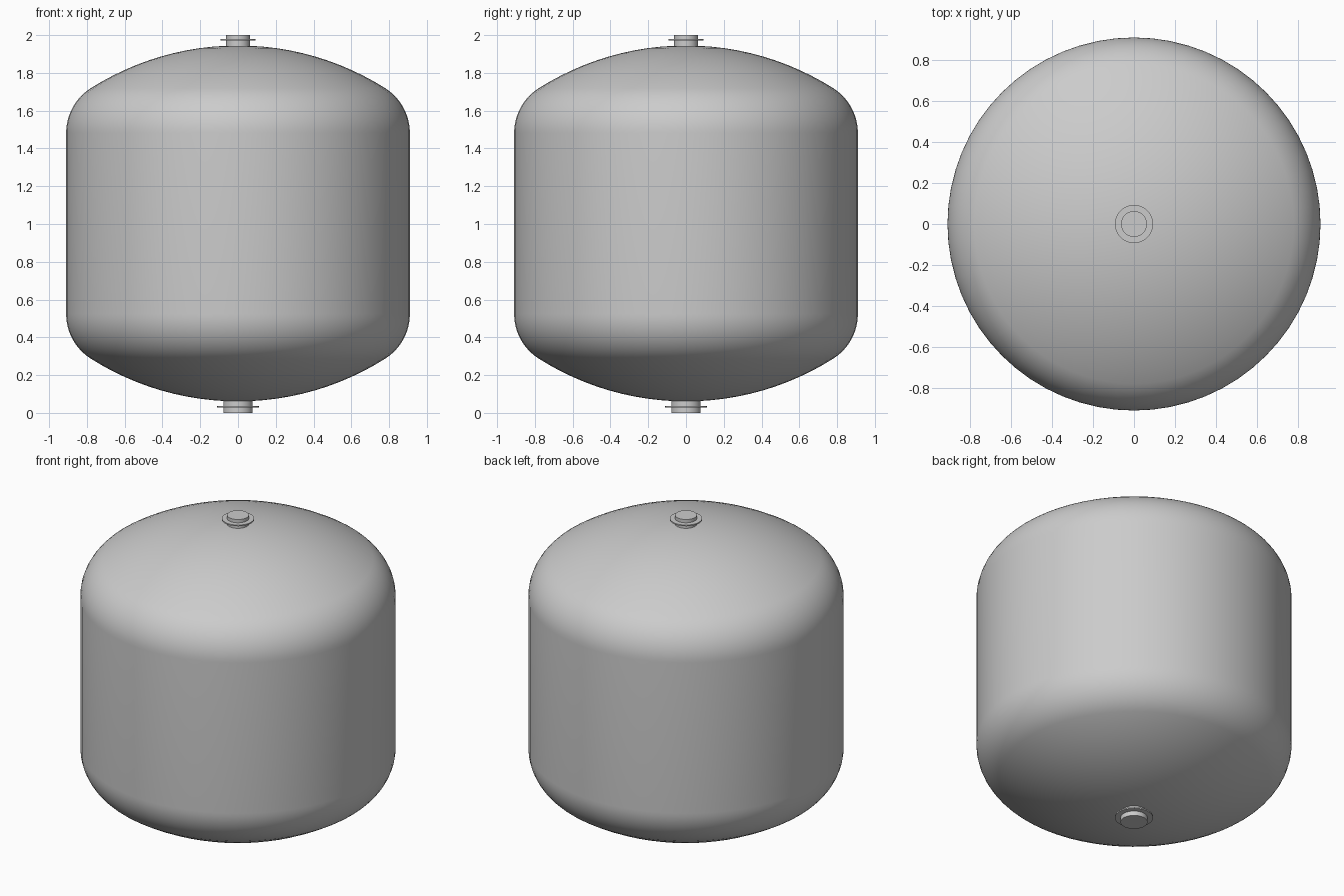
import bpy, bmesh, math

cube = bpy.data.objects.get("Cube")
if cube:
    bpy.data.objects.remove(cube, do_unlink=True)

steel = bpy.data.materials.new("grey steel")
steel.use_nodes = True
colour = (0.6, 0.6, 0.6, 1)
steel.diffuse_color = colour
steel.node_tree.nodes["Principled BSDF"].inputs["Base Color"].default_value = colour


def lathe(name, profile, segments):
    """Spin a closed (radius, height) profile around z."""
    bm = bmesh.new()
    verts = [bm.verts.new((r, 0, z)) for r, z in profile]
    edges = [bm.edges.new(pair) for pair in zip(verts, verts[1:])]
    bmesh.ops.spin(bm, geom=verts + edges, cent=(0, 0, 0), axis=(0, 0, 1),
                   angle=math.tau, steps=segments, use_duplicate=False)
    bmesh.ops.remove_doubles(bm, verts=bm.verts, dist=1e-5)
    bmesh.ops.recalc_face_normals(bm, faces=bm.faces)
    mesh = bpy.data.meshes.new(name)
    bm.to_mesh(mesh)
    bm.free()
    mesh.materials.append(steel)
    obj = bpy.data.objects.new(name, mesh)
    bpy.context.collection.objects.link(obj)
    bpy.ops.object.select_all(action='DESELECT')
    obj.select_set(True)
    bpy.context.view_layer.objects.active = obj
    bpy.ops.object.shade_smooth_by_angle(angle=math.radians(35))
    return obj


# Dished head: a large crown arc meeting a tighter knuckle arc tangentially
RADIUS, APEX, MIDDLE = 0.91, 1.945, 1.003
CROWN, KNUCKLE = RADIUS * 1.6, RADIUS * 0.308
joint = math.asin((RADIUS - KNUCKLE) / (CROWN - KNUCKLE))
knuckle_z = APEX - CROWN + (CROWN - KNUCKLE) * math.cos(joint)
STEPS = 12
head = [(CROWN * math.sin(joint * i / STEPS),
         APEX - CROWN + CROWN * math.cos(joint * i / STEPS)) for i in range(STEPS)]
for i in range(STEPS + 1):
    a = joint + (math.pi / 2 - joint) * i / STEPS
    head.append((RADIUS - KNUCKLE + KNUCKLE * math.sin(a),
                 knuckle_z + KNUCKLE * math.cos(a)))

# Vessel body, with the lower head mirrored from the upper one
lathe("tank_body", head + [(r, 2 * MIDDLE - z) for r, z in reversed(head)], 64)


# Capped pipe stubs, each with a thin flange
def nozzle(name, neck, flange, base, end, flange_z):
    half = 0.004
    lathe(name + "_neck", [(0, base), (neck, base), (neck, end), (0, end)], 48)
    lathe(name + "_flange", [(0, flange_z - half), (flange, flange_z - half),
                             (flange, flange_z + half), (0, flange_z + half)], 48)


nozzle("top_nozzle", 0.063, 0.093, 1.93, 2.0, 1.975)
nozzle("bottom_nozzle", 0.078, 0.11, 0.08, 0.0, 0.033)
